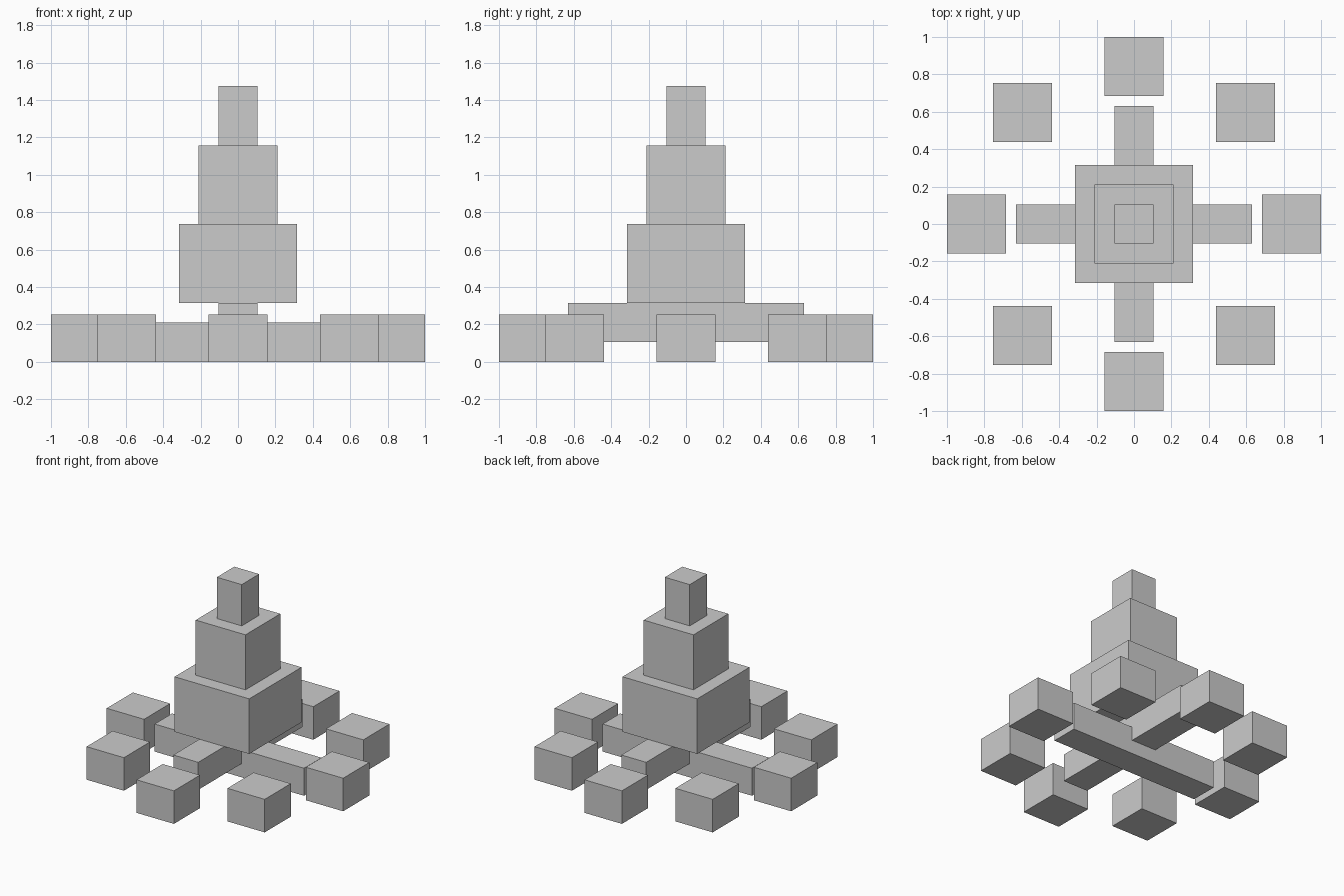
import bpy
from math import cos, sin, pi

default_cube = bpy.data.objects.get("Cube")
if default_cube:
    bpy.data.objects.remove(default_cube, do_unlink=True)

U = 2 / 19  # building module

grey = bpy.data.materials.new("plain grey")
grey.use_nodes = True
colour = (0.6, 0.6, 0.6, 1)
grey.diffuse_color = colour
grey.node_tree.nodes["Principled BSDF"].inputs["Base Color"].default_value = colour


def box(name, x, y, bottom, width, depth, height):
    """Box standing on the given bottom height, sized in modules."""
    bpy.ops.mesh.primitive_cube_add(size=1)
    ob = bpy.context.object
    ob.name = name
    for v in ob.data.vertices:
        v.co.x *= width * U
        v.co.y *= depth * U
        v.co.z = (v.co.z + 0.5) * height * U
    ob.location = (x * U, y * U, bottom * U)
    ob.data.materials.append(grey)
    return ob


# Crossed base beams, one resting half into the other
box("side_beam", 0, 0, 0, 12, 2, 2)
box("front_back_beam", 0, 0, 1, 2, 12, 2)

# Stepped tower
box("lower_tier", 0, 0, 3, 6, 6, 4)
box("middle_tier", 0, 0, 7, 4, 4, 4)
box("top_tier", 0, 0, 11, 2, 2, 3)

# Ring of eight unrotated blocks
for i in range(8):
    angle = i * pi / 4
    box(f"ring_block_{i + 1}", 8 * cos(angle), 8 * sin(angle), 0, 3, 3, 2.4)
